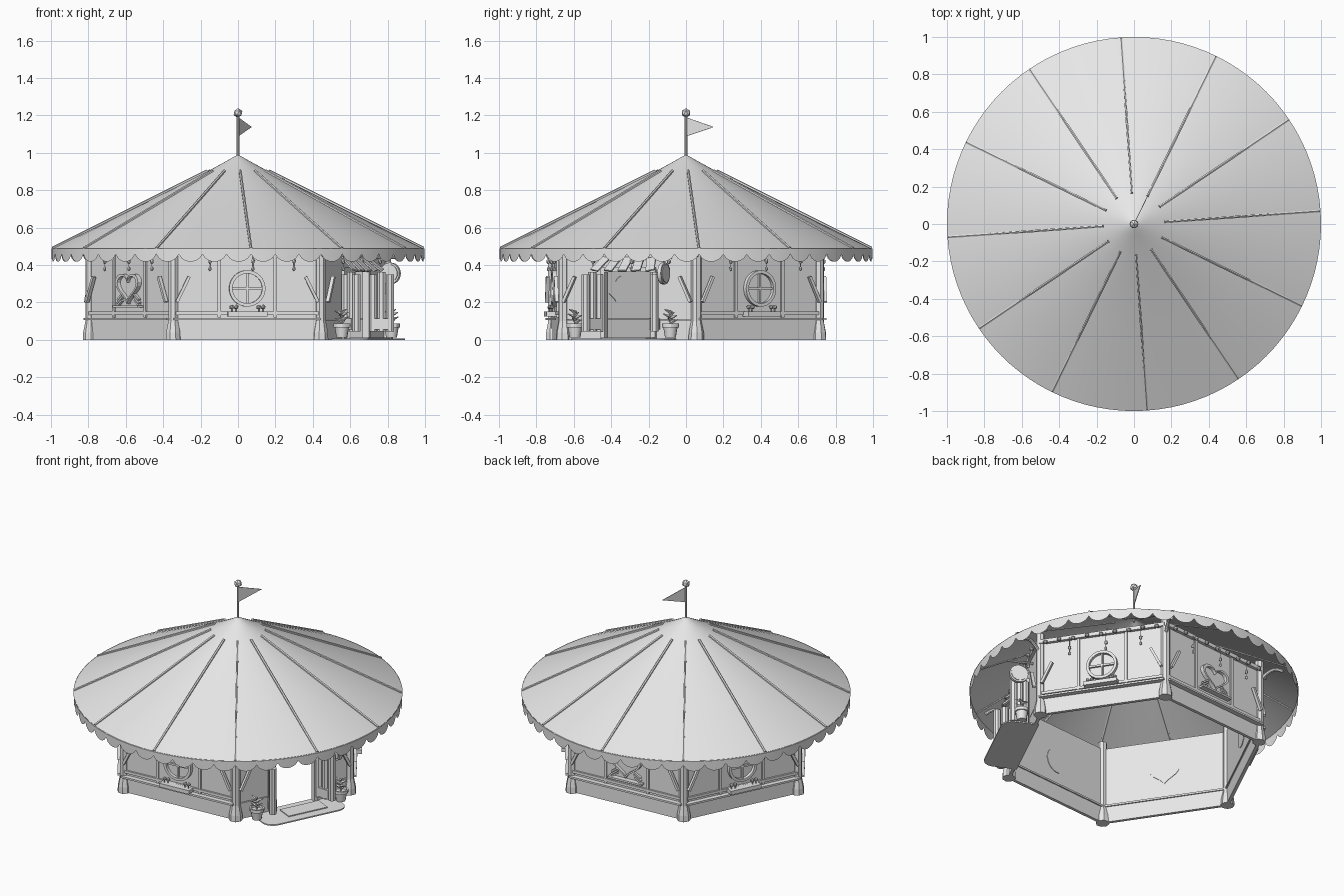
import bpy, bmesh, math
from math import sin, cos, pi, radians
from mathutils import Matrix, Vector

cube = bpy.data.objects.get("Cube")
if cube:
    bpy.data.objects.remove(cube, do_unlink=True)

grey = bpy.data.materials.new("light_grey")
grey.use_nodes = True
grey.diffuse_color = (0.8, 0.8, 0.8, 1)
grey.node_tree.nodes["Principled BSDF"].inputs["Base Color"].default_value = (0.8, 0.8, 0.8, 1)

TURN = radians(4)          # yaw of the hexagonal plan
R = 0.79                   # corner radius
A = R * cos(pi / 6)        # distance from centre to a wall
HALF = R / 2               # half a wall's length
parts = {}                 # part name -> bmesh
frame = Matrix()           # current placement


def get(name):
    return parts.setdefault(name, bmesh.new())


def box(name, size, loc, rot=Matrix()):
    m = frame @ Matrix.Translation(loc) @ rot @ Matrix.Diagonal((*size, 1))
    bmesh.ops.create_cube(get(name), size=1, matrix=m)


def rod(name, p, q, r1, r2=None, n=8):
    p, q = Vector(p), Vector(q)
    turn = (q - p).to_track_quat('Z', 'Y').to_matrix().to_4x4()
    m = frame @ Matrix.Translation((p + q) / 2) @ turn
    bmesh.ops.create_cone(get(name), cap_ends=True, segments=n, radius1=r1,
                          radius2=r1 if r2 is None else r2, depth=(q - p).length, matrix=m)


def ball(name, loc, r, stretch=1, sub=1):
    m = frame @ Matrix.Translation(loc) @ Matrix.Diagonal((1, 1, stretch, 1))
    bmesh.ops.create_icosphere(get(name), subdivisions=sub, radius=r, matrix=m)


def prism(name, pts, offset):
    # Closed outline extruded by an offset
    bm = get(name)
    a = [bm.verts.new(frame @ Vector(p)) for p in pts]
    b = [bm.verts.new(frame @ (Vector(p) + Vector(offset))) for p in pts]
    bm.faces.new(a)
    bm.faces.new(b[::-1])
    for i in range(len(a)):
        j = (i + 1) % len(a)
        bm.faces.new((a[j], a[i], b[i], b[j]))


def ring(name, outline, centre, inner, y0, y1):
    # Flat frame following an outline in the wall plane
    bm = get(name)
    loops = []
    for y, s in ((y0, 1), (y1, 1), (y1, inner), (y0, inner)):
        loops.append([bm.verts.new(frame @ Vector((centre[0] + u * s, y, centre[1] + v * s)))
                      for u, v in outline])
    for k in range(4):
        a, b = loops[k], loops[(k + 1) % 4]
        for i in range(len(a)):
            j = (i + 1) % len(a)
            bm.faces.new((a[i], a[j], b[j], b[i]))


def lathe(name, profile, n):
    bm = get(name)
    rows = [[bm.verts.new(frame @ Vector((r * cos(t), r * sin(t), z)))
             for t in [2 * pi * i / n for i in range(n)]] for r, z in profile]
    for a, b in zip(rows, rows[1:]):
        for i in range(n):
            j = (i + 1) % n
            bm.faces.new((a[i], a[j], b[j], b[i]))


# Canopy, ribs and scalloped valance
lathe("canopy", [(1, 0.485), (0.58, 0.692), (0.165, 0.9), (0.06, 0.957), (0.02, 0.98), (0.002, 0.988)], 96)
for k in range(12):
    t = TURN + k * pi / 6
    rod("canopy_ribs", (0.165 * cos(t), 0.165 * sin(t), 0.904),
        (0.994 * cos(t), 0.994 * sin(t), 0.49), 0.008, n=6)
SCALLOPS, STEPS = 48, 8
bm = get("valance")
for k in range(SCALLOPS):
    cols = []
    for j in range(STEPS + 1):
        t = TURN + 2 * pi * (k + j / STEPS) / SCALLOPS
        low = 0.458 - 0.04 * max(0, sin(pi * j / STEPS)) ** 0.6
        cols.append([bm.verts.new((0.997 * cos(t), 0.997 * sin(t), z)) for z in (low, 0.488)])
    for a, b in zip(cols, cols[1:]):
        bm.faces.new((a[0], b[0], b[1], a[1]))

# Flagpole with ball and pennant
rod("flagpole", (0, 0, 0.97), (0, 0, 1.2), 0.007)
ball("pole_ball", (0, 0, 1.213), 0.026)
frame = Matrix.Rotation(TURN + pi / 3, 4, 'Z')
prism("pennant", [(0, -0.002, 1.19), (0, -0.002, 1.088), (0.165, -0.002, 1.138)], (0, 0.004, 0))

# Corner posts with flared feet and curved canopy brackets
for k in range(6):
    frame = Matrix.Rotation(TURN + k * pi / 3, 4, 'Z') @ Matrix.Translation((R, 0, 0))
    rod("corner_posts", (0, 0, 0.0), (0, 0, 0.04), 0.042, 0.04)
    rod("corner_posts", (0, 0, 0.04), (0, 0, 0.1), 0.04, 0.028)
    rod("corner_posts", (0, 0, 0.1), (0, 0, 0.56), 0.028)
    arc = [(0.02 + 0.13 * i / 5, 0, 0.45 + 0.045 * sin(pi * i / 6)) for i in range(6)]
    for p, q in zip(arc, arc[1:]):
        rod("canopy_brackets", p, q, 0.011)

circle = [(0.097 * cos(2 * pi * i / 32), 0.097 * sin(2 * pi * i / 32)) for i in range(32)]
heart = []
for i in range(32):
    t = 2 * pi * i / 32
    heart.append((0.0068 * 16 * sin(t) ** 3,
                  0.0056 * (13 * cos(t) - 5 * cos(2 * t) - 2 * cos(3 * t) - cos(4 * t)) + 0.012))


def plain_wall():
    box("base", (2 * HALF, 0.02, 0.105), (0, -A, 0.0525))
    box("wall_panels", (2 * HALF, 0.02, 0.4), (0, -A, 0.31))
    box("ledges", (2 * HALF, 0.06, 0.012), (0, -A - 0.012, 0.111))
    box("lower_rails", (2 * HALF, 0.016, 0.018), (0, -A - 0.014, 0.142))
    for u in (-0.15, 0.15):
        box("wall_battens", (0.018, 0.012, 0.38), (u, -A - 0.014, 0.31))


def trim():
    # Top beam, bulb string, hanging drops and corner braces
    box("top_beams", (2 * HALF, 0.04, 0.025), (0, -A - 0.01, 0.5))
    for i in range(9):
        ball("bulbs", ((i - 4) * 0.088, -A - 0.045, 0.482 + 0.006 * (i % 2)), 0.015)
    for u in (-0.2, 0.03, 0.25):
        rod("drop_cords", (u, -A - 0.04, 0.49), (u, -A - 0.04, 0.39), 0.002, n=4)
        for z, r in ((0.42, 0.011), (0.38, 0.009)):
            ball("hanging_drops", (u, -A - 0.04, z), r, 1.5)
    for s in (-1, 1):
        box("corner_braces", (0.016, 0.02, 0.15), (s * 0.345, -A - 0.035, 0.27),
            Matrix.Rotation(-s * radians(26), 4, 'Y'))


def round_window():
    ring("round_window_frames", circle, (0, 0.275), 0.82, -A - 0.035, -A - 0.005)
    pane = [(u * 0.85, -A - 0.014, v * 0.85 + 0.275) for u, v in circle]
    prism("round_window_panes", pane, (0, 0.028, 0))
    box("window_bars", (0.16, 0.012, 0.012), (0, -A - 0.02, 0.275))
    box("window_bars", (0.012, 0.012, 0.16), (0, -A - 0.02, 0.275))
    box("window_shelves", (0.21, 0.06, 0.025), (0, -A - 0.04, 0.138))
    for s in (-1, 1):
        for u in (0.06, 0.085):
            ball("shelf_flowers", (s * u, -A - 0.04, 0.175), 0.013)
            rod("shelf_flowers", (s * u, -A - 0.04, 0.15), (s * u, -A - 0.04, 0.17), 0.004, n=5)


def heart_window():
    ring("heart_window_frames", heart, (0, 0.275), 0.82, -A - 0.035, -A - 0.005)
    prism("heart_window_panes", [(u * 0.85, -A - 0.014, v * 0.85 + 0.275) for u, v in heart], (0, 0.028, 0))
    box("heart_sills", (0.24, 0.04, 0.012), (0, -A - 0.025, 0.178))
    for s in (-1, 1):
        for i in range(3):
            box("heart_slats", (0.06, 0.016, 0.01), (s * (0.085 - i * 0.004), -A - 0.02, 0.195 + i * 0.018),
                Matrix.Rotation(s * radians(35), 4, 'Y'))


def potted_plant(u, out):
    global frame
    keep = frame.copy()
    frame = keep @ Matrix.Translation((u, -A - out, 0.012))
    lathe("pots", [(0.001, 0), (0.029, 0), (0.038, 0.055), (0.046, 0.055), (0.046, 0.075),
                   (0.036, 0.075), (0.034, 0.062), (0.001, 0.062)], 12)
    rod("plant_stems", (0, 0, 0.06), (0, 0, 0.13), 0.005, n=5)
    for i in range(8):
        t, z = i * 2.4, 0.08 + 0.008 * i
        rod("plant_leaves", (0, 0, z), (0.04 * cos(t), 0.04 * sin(t), z + 0.015), 0.011, 0.002, n=4)
    frame = keep


def entrance():
    for s in (-1, 1):
        w = HALF - 0.15
        box("base", (w, 0.02, 0.105), (s * (0.15 + w / 2), -A, 0.0525))
        box("wall_panels", (w, 0.02, 0.4), (s * (0.15 + w / 2), -A, 0.31))
        box("door_frame", (0.025, 0.04, 0.375), (s * 0.15, -A - 0.008, 0.1875))
        # Open planked door leaves
        d = Vector((s * sin(radians(25)), -cos(radians(25)), 0))
        turn = Matrix.Rotation(math.atan2(d.y, d.x), 4, 'Z')
        hinge = Vector((s * 0.155, -A - 0.015, 0))
        for i in range(3):
            rod("door_planks", hinge + d * (0.025 + 0.046 * i) + Vector((0, 0, 0.045)),
                hinge + d * (0.025 + 0.046 * i) + Vector((0, 0, 0.35 + 0.012 * (i % 2))), 0.023)
        box("door_plates", (0.075, 0.055, 0.06), hinge + d * 0.07 + Vector((0, 0, 0.085)), turn)
    box("wall_panels", (0.3, 0.02, 0.14), (0, -A, 0.44))
    box("door_frame", (0.32, 0.04, 0.025), (0, -A - 0.008, 0.375))
    # Small awning of fanned strips
    for i in range(5):
        u = (i - 2) * 0.075
        tilt = Matrix.Rotation(radians(-50), 4, 'X') @ Matrix.Rotation(radians((2 - i) * 9), 4, 'Y')
        box("awning_strips", (0.05, 0.008, 0.11), (u, -A - 0.055, 0.405), tilt)
    # Round sign hung on a bracket
    rod("sign_bracket", (0.25, -A, 0.44), (0.25, -A - 0.17, 0.44), 0.007)
    rod("sign_bracket", (0.25, -A - 0.1, 0.44), (0.25, -A - 0.1, 0.41), 0.004)
    rod("round_sign", (0.24, -A - 0.1, 0.355), (0.26, -A - 0.1, 0.355), 0.058, n=24)
    rod("round_sign", (0.235, -A - 0.1, 0.355), (0.265, -A - 0.1, 0.355), 0.048, n=24)
    potted_plant(-0.29, 0.075)
    potted_plant(0.285, 0.09)
    # Doorstep mats with rounded outer corners
    mat = [(-0.28, -A + 0.02, 0), (0.28, -A + 0.02, 0)]
    for cx, start in ((0.21, 0), (-0.21, pi / 2)):
        for j in range(6):
            t = start + j * pi / 10
            mat.append((cx + 0.07 * cos(t), -A - 0.13 - 0.07 * sin(t), 0))
    prism("doorstep", mat, (0, 0, 0.008))
    box("doormat", (0.27, 0.11, 0.006), (0.03, -A - 0.085, 0.011))


# Six walls: azimuths run from the one beside the entrance
for k, kind in enumerate((round_window, heart_window, round_window, heart_window, round_window, None)):
    azimuth = TURN + pi / 6 + k * pi / 3
    frame = Matrix.Rotation(azimuth + pi / 2, 4, 'Z')
    trim()
    if kind:
        plain_wall()
        kind()
    else:
        entrance()

# Turn every part into an object
for name, bm in parts.items():
    bmesh.ops.remove_doubles(bm, verts=bm.verts, dist=0.00001)
    bmesh.ops.recalc_face_normals(bm, faces=bm.faces)
    mesh = bpy.data.meshes.new(name)
    bm.to_mesh(mesh)
    bm.free()
    mesh.materials.append(grey)
    obj = bpy.data.objects.new(name, mesh)
    bpy.context.collection.objects.link(obj)
    if name in ("canopy", "valance", "round_sign", "pots", "canopy_brackets", "round_window_frames"):
        bpy.ops.object.select_all(action='DESELECT')
        obj.select_set(True)
        bpy.context.view_layer.objects.active = obj
        bpy.ops.object.shade_smooth_by_angle()
